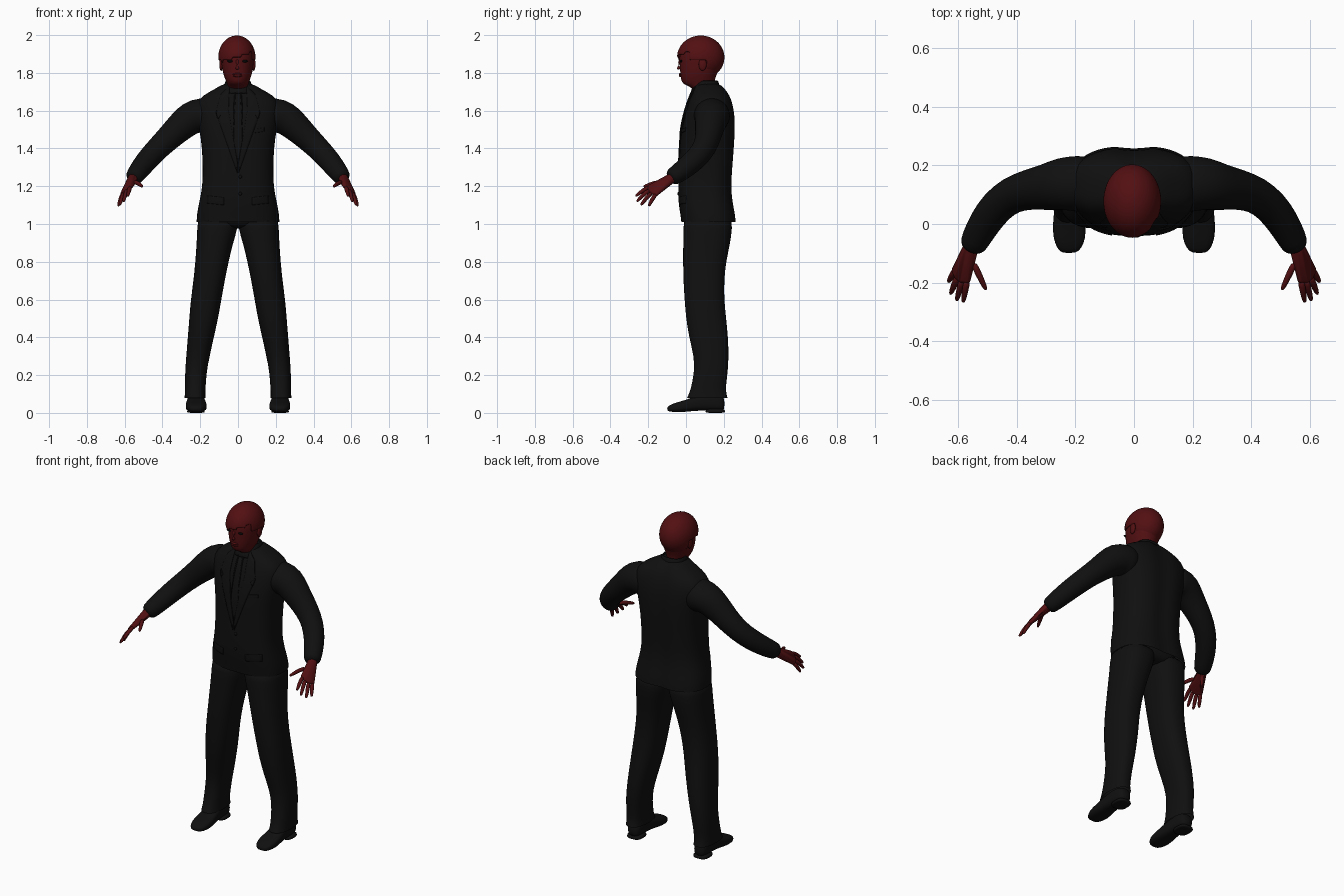
import bpy, bmesh
from math import cos, sin, pi, copysign
from mathutils import Vector, Matrix
from mathutils.bvhtree import BVHTree

if "Cube" in bpy.data.objects:
    bpy.data.objects.remove(bpy.data.objects["Cube"], do_unlink=True)


def material(name, red, green, blue):
    mat = bpy.data.materials.new(name)
    mat.use_nodes = True
    mat.diffuse_color = (red, green, blue, 1)
    mat.node_tree.nodes["Principled BSDF"].inputs["Base Color"].default_value = mat.diffuse_color
    return mat


suit = material("black cloth", .005, .005, .005)
skin = material("deep red skin", .085, .005, .006)
dark = material("eye black", .002, .002, .002)


def finish(bm, name, mat, subdivide=1, mirror=False, thickness=0):
    bmesh.ops.recalc_face_normals(bm, faces=bm.faces)
    mesh = bpy.data.meshes.new(name)
    bm.to_mesh(mesh)
    bm.free()
    mesh.materials.append(mat)
    mesh.shade_smooth()
    obj = bpy.data.objects.new(name, mesh)
    bpy.context.collection.objects.link(obj)
    if mirror:
        obj.modifiers.new("Mirror", "MIRROR").use_mirror_merge = False
    if thickness:
        obj.modifiers.new("Solidify", "SOLIDIFY").thickness = thickness
    if subdivide:
        mod = obj.modifiers.new("Subdivision", "SUBSURF")
        mod.levels = mod.render_levels = subdivide
    return obj


def skin_rings(bm, rings, caps):
    """Bridge rows of points with quads; caps is (start, end)."""
    rows = [[bm.verts.new(p) for p in ring] for ring in rings]
    count = len(rows[0])
    for a, b in zip(rows, rows[1:]):
        for i in range(count):
            j = (i + 1) % count
            bm.faces.new((a[i], a[j], b[j], b[i]))
    for row, cap in zip((rows[0], rows[-1]), caps):
        if cap:
            bm.faces.new(row)


def loft(name, mat, rings, power=2.4, along_y=False, caps=(True, True), crease=0, **options):
    """Rings are (position, x low, x high, depth low, depth high)."""
    bm, rows = bmesh.new(), []
    for t, x0, x1, d0, d1 in rings:
        row = []
        for i in range(32):
            c, s = cos(i * pi / 16), sin(i * pi / 16)
            x = (x0 + x1 + (x1 - x0) * copysign(abs(c) ** (2 / power), c)) / 2
            d = (d0 + d1 + (d1 - d0) * copysign(abs(s) ** (2 / power), s)) / 2
            if i == 8:
                d -= crease
            row.append((x, t, d) if along_y else (x, d, t))
        rows.append(row)
    skin_rings(bm, rows, caps)
    return finish(bm, name, mat, **options)


def tube(bm, path, caps=(True, True), sides=16):
    """Path points are (x, y, z, radius)."""
    points = [Vector(p[:3]) for p in path]
    rows = []
    for i, p in enumerate(points):
        tangent = points[min(i + 1, len(points) - 1)] - points[max(i - 1, 0)]
        u = tangent.cross(Vector((0, 0, 1))).normalized()
        v = u.cross(tangent).normalized()
        rows.append([p + path[i][3] * (u * cos(k * 2 * pi / sides) + v * sin(k * 2 * pi / sides))
                     for k in range(sides)])
    skin_rings(bm, rows, caps)


def ball(bm, centre, size, segments=16):
    place = Matrix.Translation(centre) @ Matrix.Diagonal((*size, 1))
    return bmesh.ops.create_uvsphere(bm, u_segments=segments, v_segments=segments // 2,
                                     radius=1, matrix=place)["verts"]


# Jacket body, with a centre back seam
jacket = loft("jacket", suit, [
    (1.01, -.22, .22, -.025, .268), (1.05, -.219, .219, -.03, .265),
    (1.12, -.205, .205, -.042, .25), (1.2, -.188, .188, -.042, .243),
    (1.3, -.188, .188, -.038, .25), (1.4, -.19, .19, -.034, .258),
    (1.5, -.205, .205, -.028, .264), (1.58, -.222, .222, -.01, .262),
    (1.64, -.222, .222, .008, .25), (1.68, -.19, .19, .024, .235),
    (1.715, -.12, .12, .04, .21), (1.75, -.07, .07, .055, .175)],
    power=2.6, caps=(False, True), crease=.014)

# Shirt collar standing round the neck
loft("collar", suit, [(1.69, -.082, .082, .02, .185), (1.73, -.074, .074, .035, .178),
                      (1.762, -.066, .066, .06, .17)], caps=(False, False), thickness=.008)

# Trousers: hips tucked under the jacket, then both legs
loft("trouser_hips", suit, [(.975, -.13, .13, .03, .2), (1.0, -.2, .2, -.01, .24),
                            (1.08, -.2, .2, -.015, .238)])
loft("trouser_legs", suit, [
    (1.05, .0, .212, -.012, .245), (.98, .0, .216, -.014, .245),
    (.9, .026, .219, -.015, .235), (.8, .05, .226, -.016, .212),
    (.7, .07, .236, -.014, .202), (.6, .088, .25, -.008, .202),
    (.5, .105, .258, .0, .213), (.4, .128, .266, .016, .223),
    (.3, .15, .274, .042, .226), (.22, .166, .28, .044, .222),
    (.15, .17, .281, .03, .212), (.11, .174, .281, .02, .212),
    (.08, .172, .283, .005, .22)], caps=(True, False), mirror=True)

# Shoes with heel blocks
loft("shoes", suit, [
    (-.1, .2, .245, .012, .03), (-.085, .18, .262, .006, .042),
    (-.05, .165, .276, .004, .056), (.0, .165, .278, .005, .068),
    (.05, .172, .272, .012, .09), (.12, .18, .266, .012, .11),
    (.18, .182, .264, .012, .1), (.205, .195, .25, .014, .08)],
    power=2.8, along_y=True, mirror=True)
loft("shoe_heels", suit, [(.0, .178, .268, .105, .205), (.004, .176, .27, .103, .207),
                          (.026, .178, .268, .105, .205)], power=3, mirror=True)

# Sleeves
bm = bmesh.new()
tube(bm, [(.13, .135, 1.56, .1), (.2, .138, 1.578, .096), (.25, .138, 1.563, .09),
          (.3, .125, 1.52, .079), (.36, .118, 1.463, .069), (.42, .1, 1.405, .063),
          (.47, .06, 1.352, .06), (.51, .005, 1.303, .056), (.54, -.05, 1.262, .05),
          (.558, -.088, 1.238, .044)], sides=24)
finish(bm, "sleeves", suit, mirror=True)

# Palms: hull stretched over the wrist and knuckles
wrist = Vector((.557, -.08, 1.24))
knuckles = [Vector(p) for p in ((.57, -.19, 1.197), (.587, -.19, 1.182),
                                (.602, -.178, 1.168), (.611, -.158, 1.16))]
bm = bmesh.new()
for centre, size in [(wrist, .027)] + [(k, .012) for k in knuckles]:
    ball(bm, centre, (size,) * 3, 12)
hull = bmesh.ops.convex_hull(bm, input=bm.verts)
bmesh.ops.delete(bm, geom=hull["geom_interior"], context="VERTS")
finish(bm, "palms", skin, subdivide=0, mirror=True)

# Fingers and thumbs
bm = bmesh.new()
tips = [Vector(p) for p in ((.584, -.268, 1.147), (.606, -.262, 1.118),
                            (.627, -.24, 1.099), (.634, -.198, 1.094))]
thumb = (Vector((.55, -.13, 1.222)), Vector((.505, -.226, 1.198)))
for start, end in list(zip(knuckles, tips)) + [thumb]:
    middle = start.lerp(end, .5) + Vector((0, 0, .006))
    tube(bm, [(*start, .013), (*middle, .0115), (*start.lerp(end, .88), .009),
              (*end, .005)], sides=10)
finish(bm, "fingers", skin, mirror=True)

# Head and neck
loft("head", skin, [
    (1.67, -.056, .056, .06, .165), (1.71, -.054, .054, .045, .158),
    (1.732, -.055, .053, .01, .152), (1.742, -.056, .054, -.018, .15),
    (1.765, -.068, .064, -.027, .153), (1.8, -.08, .076, -.031, .166),
    (1.84, -.087, .082, -.033, .184), (1.88, -.092, .086, -.036, .195),
    (1.92, -.092, .084, -.03, .192), (1.96, -.075, .068, -.005, .165),
    (1.985, -.04, .035, .04, .12)], power=2.15)

# Hair cap with a sweeping fringe, cropped above the ears and nape
bm = bmesh.new()
ball(bm, (-.006, .078, 1.882), (.099, .126, .116), 48)


def above_hairline(p):
    if p.y < .02:
        return p.z > 1.885 + .3 * p.x
    if p.y < .11:
        return p.z > 1.86
    return p.z > 1.79


bmesh.ops.delete(bm, geom=[f for f in bm.faces if not above_hairline(f.calc_center_median())],
                 context="FACES")
finish(bm, "hair", skin, thickness=.008)

# Nose, lips and ears
bm = bmesh.new()
tube(bm, [(-.004, -.028, 1.872, .008), (-.004, -.037, 1.85, .01),
          (-.004, -.042, 1.829, .012), (-.004, -.034, 1.818, .01)], sides=10)
finish(bm, "nose", skin)
bm = bmesh.new()
for z in (1.784, 1.793):
    ball(bm, (-.003, -.031, z), (.025, .007, .006))
finish(bm, "lips", skin, subdivide=0)
bm = bmesh.new()
for x in (-.089, .083):
    ball(bm, (x, .088, 1.845), (.01, .021, .034))
finish(bm, "ears", skin, subdivide=0)

# Eyes
bm = bmesh.new()
for x in (-.042, .036):
    ball(bm, (x, -.026, 1.862), (.016, .006, .007))
finish(bm, "eyes", dark, subdivide=0)

# Tailoring details draped on the jacket front
surface = BVHTree.FromObject(jacket, bpy.context.evaluated_depsgraph_get())


def drape(name, outline, lift=.003, mirror=False):
    bm = bmesh.new()
    bm.faces.new([bm.verts.new((x, -1, z)) for x, z in outline])
    bmesh.ops.triangulate(bm, faces=bm.faces)
    bmesh.ops.subdivide_edges(bm, edges=bm.edges, cuts=5, use_grid_fill=True)
    for v in bm.verts:
        hit = surface.ray_cast(v.co, Vector((0, 1, 0)))[0] or surface.find_nearest(v.co)[0]
        v.co = hit - Vector((0, lift, 0))
    finish(bm, name, suit, subdivide=0, mirror=mirror, thickness=.004)


drape("lapels", [(.045, 1.735), (.09, 1.69), (.115, 1.6), (.092, 1.575), (.105, 1.555),
                 (.004, 1.27), (.002, 1.32), (.05, 1.6)], .006, True)
drape("tie", [(-.016, 1.71), (.016, 1.71), (.012, 1.675), (.026, 1.45), (.0, 1.31),
              (-.026, 1.45), (-.012, 1.675)], .004)
drape("hip_pocket_flaps", [(.075, 1.14), (.165, 1.15), (.165, 1.11), (.075, 1.1)], .004, True)
drape("breast_pocket", [(.075, 1.5), (.14, 1.51), (.14, 1.49), (.075, 1.48)], .004)

# Jacket buttons
bm = bmesh.new()
for z in (1.16, 1.25):
    spot = surface.ray_cast(Vector((.012, -1, z)), Vector((0, 1, 0)))[0]
    ball(bm, spot, (.009, .005, .009), 12)
finish(bm, "jacket_buttons", suit, subdivide=0)
